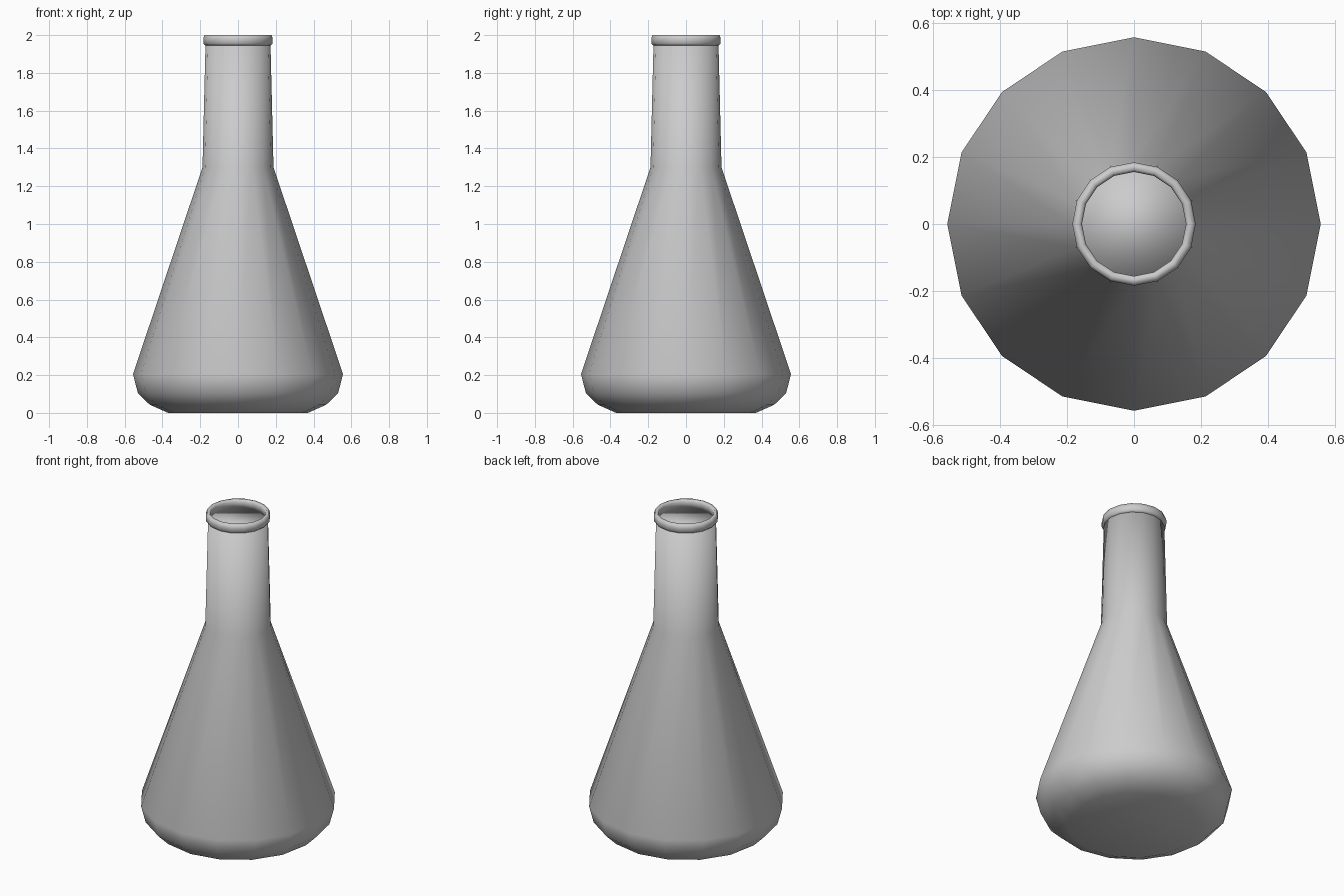
import bpy, bmesh, math

if "Cube" in bpy.data.objects:
    bpy.data.objects.remove(bpy.data.objects["Cube"])

SIDES = 16


def lathe(name, profile, closed=False):
    """Revolve an (r, z) profile about z; open profiles get end caps."""
    bm = bmesh.new()
    rings = []
    for r, z in profile:
        rings.append([bm.verts.new((r * math.cos(2 * math.pi * i / SIDES),
                                    r * math.sin(2 * math.pi * i / SIDES), z))
                      for i in range(SIDES)])
    pairs = list(zip(rings, rings[1:]))
    if closed:
        pairs.append((rings[-1], rings[0]))
    for a, b in pairs:
        for i in range(SIDES):
            j = (i + 1) % SIDES
            bm.faces.new((a[i], a[j], b[j], b[i]))
    if not closed:
        bm.faces.new(rings[0][::-1])
        bm.faces.new(rings[-1])
    bmesh.ops.recalc_face_normals(bm, faces=bm.faces)
    for f in bm.faces:
        f.smooth = True
    mesh = bpy.data.meshes.new(name)
    bm.to_mesh(mesh)
    bm.free()
    obj = bpy.data.objects.new(name, mesh)
    bpy.context.collection.objects.link(obj)
    return obj


# Conical body with rounded base, straight neck and closed mouth
lathe("flask_body", [(0.37, 0), (0.467, 0.043), (0.53, 0.105), (0.556, 0.205),
                     (0.188, 1.3), (0.172, 1.955)])

# Raised lip around the mouth
lathe("flask_rim", [(0.172, 1.945), (0.183, 1.955), (0.184, 1.98), (0.178, 2.0),
                    (0.162, 2.0), (0.155, 1.99), (0.155, 1.945)], closed=True)
